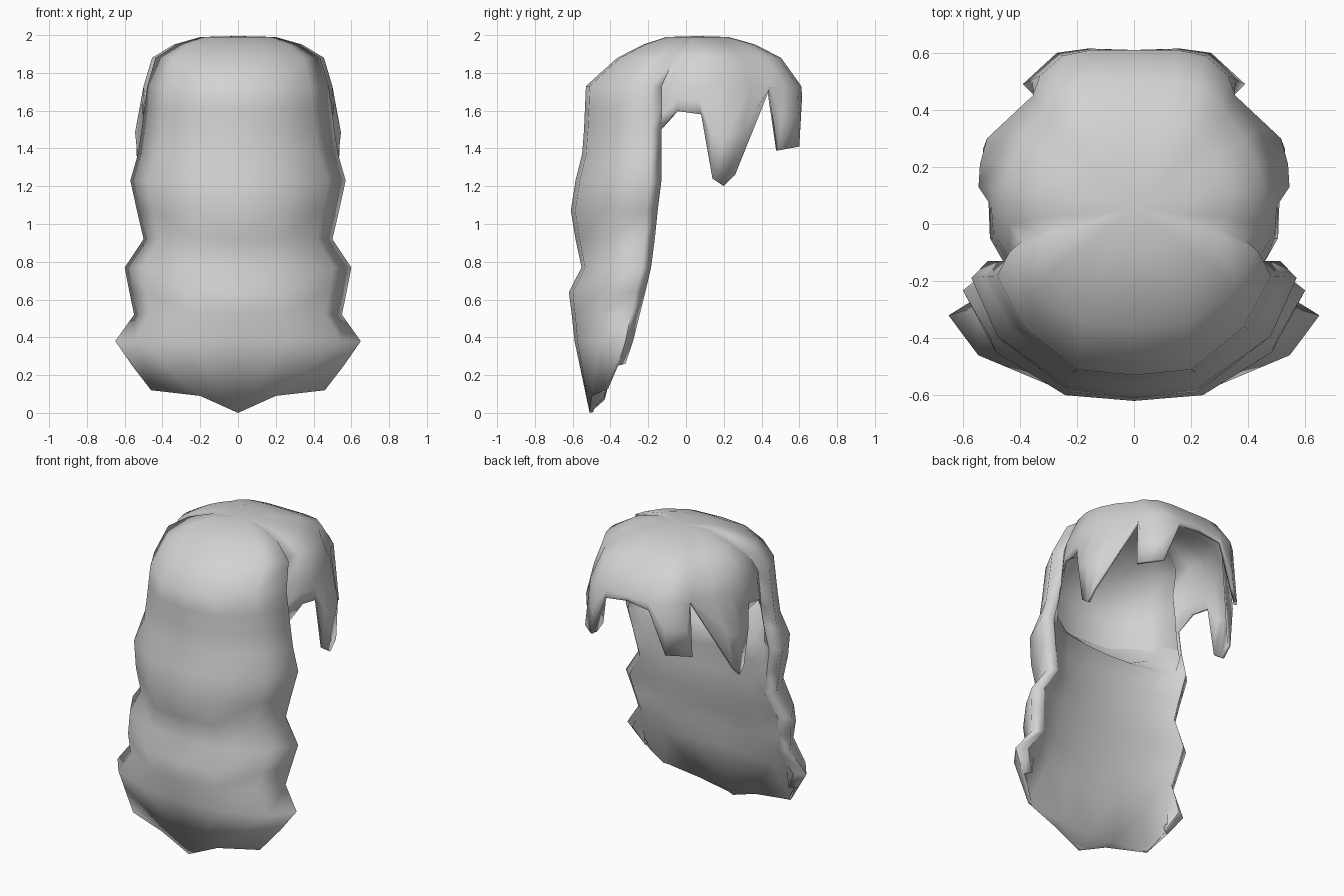
import bpy
import bmesh
import math
from mathutils import Vector

default_cube = bpy.data.objects.get("Cube")
if default_cube:
    bpy.data.objects.remove(default_cube, do_unlink=True)

RIM_HEIGHT = 1.73       # level where the cap ends and the strands begin
CAP_CENTRE = 0.04

# Fringe and side locks: (rim x, rim y), (tip x, tip y, tip z), from middle to ear
locks = [
    ((0, .61), (0, .61, 1.70)),
    ((.15, .61), (.16, .615, 1.68)),
    ((.25, .59), (.27, .60, 1.41)),
    ((.33, .52), (.39, .49, 1.39)),
    ((.355, .45), (.34, .44, 1.71)),
    ((.43, .34), (.53, .26, 1.26)),
    ((.48, .22), (.53, .20, 1.20)),
    ((.50, .12), (.52, .14, 1.24)),
    ((.50, .06), (.51, .08, 1.58)),
    ((.48, -.05), (.505, -.05, 1.60)),
    ((.432, -.13), (.459, -.13, 1.50)),
]

# Long hair: height, half width, y of the free edge, y of the outer middle
levels = [
    (RIM_HEIGHT, .48, -.13, -.53),
    (1.615, .495, -.13, -.535),
    (1.50, .51, -.13, -.54),
    (1.37, .53, -.13, -.55),
    (1.23, .57, -.13, -.585),
    (1.07, .535, -.15, -.61),
    (.92, .50, -.165, -.585),
    (.77, .60, -.185, -.553),
    (.64, .575, -.215, -.62),
    (.52, .55, -.245, -.605),
    (.38, .65, -.28, -.59),
]
outer_section = [(.9, 0), (1, .13), (.84, .58), (.42, .95), (0, 1)]
inner_section = [(.9, 0), (.8, .08), (.6, .17), (.3, .24), (0, .26)]
hem = [(.52, -.32, .26), (.56, -.36, .25), (.46, -.43, .12),
       (.2, -.5, .09), (0, -.51, 0)]

# Cap rings: height, x scale, y scale, y shift relative to the rim
cap_rings = [(1.99, .40, .29, .02), (1.95, .68, .52, .03), (1.88, .91, .76, .03)]


def lock_column(rim, tip):
    """Strand column from rim to tip, puffed outwards when it is long."""
    start, end = Vector((*rim, RIM_HEIGHT)), Vector(tip)
    middle = start.lerp(end, .5)
    if tip[2] < 1.3:
        middle.x += .035
    return [start, middle, end]


def section_point(section, index, level):
    """Point of a cross-section at one level of the long hair."""
    height, width, edge, outer = level
    across, depth = section[index]
    if index == 2 and height > 1.3:
        across *= .95
    return Vector((width * across, edge + (outer - edge) * depth, height))


def curtain_column(index):
    """Outside of the long hair, rim to hem."""
    return [section_point(outer_section, index, level) for level in levels] + [Vector(hem[index])]


def lining_column(index):
    """Inside of the long hair, from the hollow of the cap down and round the hem."""
    column = []
    for level in levels[2:]:
        fill = min(1, ((1.5 - level[0]) / .27) ** 2)
        outside = section_point(outer_section, index, level)
        column.append(outside.lerp(section_point(inner_section, index, level), fill))
    x, y, z = hem[index]
    return column + [Vector((x, max(y, -.43), max(z, .07))), Vector(hem[index])]


def cap_column(rim):
    """Column of the cap above one rim point."""
    return [Vector((rim.x * sx, CAP_CENTRE + shift + (rim.y - CAP_CENTRE) * sy, height))
            for height, sx, sy, shift in cap_rings] + [rim.copy()]


def skin(mesh, columns):
    """Join neighbouring columns with quads."""
    grid = [[mesh.verts.new(point) for point in column] for column in columns]
    for left, right in zip(grid, grid[1:]):
        for row in range(len(left) - 1):
            mesh.faces.new((left[row], left[row + 1], right[row + 1], right[row]))
    return grid


def make_material(name, colour):
    material = bpy.data.materials.new(name)
    material.use_nodes = True
    material.diffuse_color = colour
    material.node_tree.nodes["Principled BSDF"].inputs["Base Color"].default_value = colour
    return material


def finish(mesh, name, material, facing):
    """Weld, orient, shade and mirror one half sheet."""
    bmesh.ops.remove_doubles(mesh, verts=mesh.verts, dist=.0005)
    bmesh.ops.recalc_face_normals(mesh, faces=mesh.faces)
    mesh.normal_update()
    if sum(face.normal.dot(facing) * face.calc_area() for face in mesh.faces) < 0:
        bmesh.ops.reverse_faces(mesh, faces=mesh.faces)
    data = bpy.data.meshes.new(name)
    mesh.to_mesh(data)
    mesh.free()
    data.materials.append(material)
    part = bpy.data.objects.new(name, data)
    bpy.context.collection.objects.link(part)
    bpy.ops.object.select_all(action="DESELECT")
    part.select_set(True)
    bpy.context.view_layer.objects.active = part
    bpy.ops.object.shade_smooth_by_angle(angle=math.radians(75))
    part.modifiers.new("Mirror", "MIRROR").use_clip = True
    return part


hair_grey = make_material("hair grey", (.65, .65, .65, 1))

# Outer hair: locks, long curtain and cap welded into a thin shell
bm = bmesh.new()
lock_columns = [lock_column(rim, tip) for rim, tip in locks]
curtain_columns = [curtain_column(index) for index in range(len(hem))]
skin(bm, lock_columns)
skin(bm, curtain_columns)
rim_points = [column[0] for column in lock_columns + curtain_columns[1:]]
cap = skin(bm, [cap_column(point) for point in rim_points])
crown = bm.verts.new((0, .06, 1.995))
for left, right in zip(cap, cap[1:]):
    bm.faces.new((crown, left[0], right[0]))
hair = finish(bm, "hair", hair_grey, Vector((0, 0, 1)))
shell = hair.modifiers.new("Shell", "SOLIDIFY")
shell.thickness = .02
shell.offset = -1

# Inner side of the long hair, which gives it its body
bm = bmesh.new()
skin(bm, [lining_column(index) for index in range(len(hem))])
finish(bm, "hair_lining", hair_grey, Vector((0, 1, 0)))
